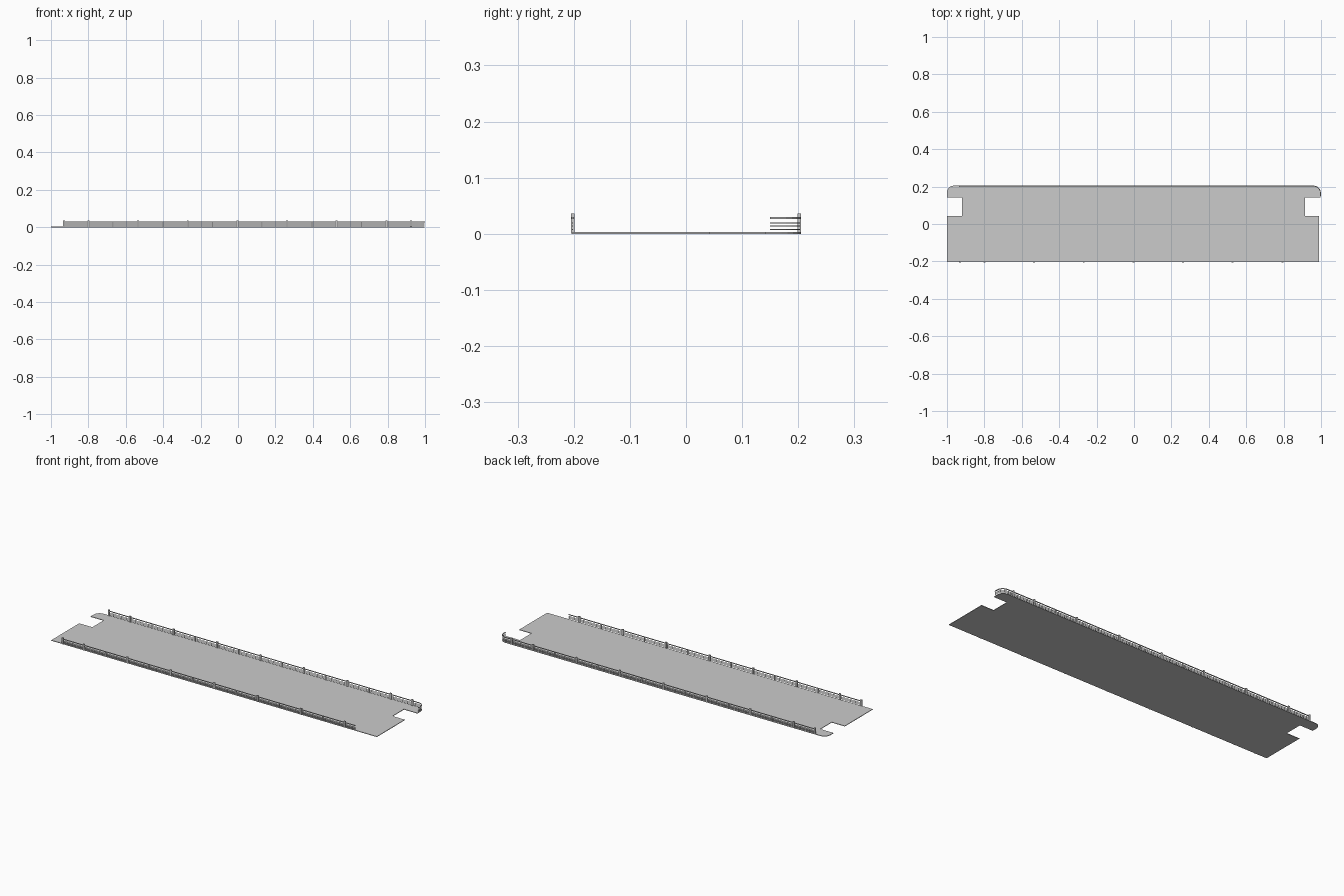
import bpy, bmesh, math
from mathutils import Vector

if "Cube" in bpy.data.objects:
    bpy.data.objects.remove(bpy.data.objects["Cube"])


def make_object(name, bm):
    bmesh.ops.recalc_face_normals(bm, faces=bm.faces)
    mesh = bpy.data.meshes.new(name)
    bm.to_mesh(mesh)
    bm.free()
    ob = bpy.data.objects.new(name, mesh)
    bpy.context.collection.objects.link(ob)
    return ob


def add_prism(bm, outline, z0, z1):
    face = bm.faces.new([bm.verts.new((x, y, z0)) for x, y in outline])
    ext = bmesh.ops.extrude_face_region(bm, geom=[face])
    top = [g for g in ext["geom"] if isinstance(g, bmesh.types.BMVert)]
    bmesh.ops.translate(bm, verts=top, vec=(0, 0, z1 - z0))


def add_box(bm, x, y, wx, wy, z0, z1):
    add_prism(bm, [(x - wx / 2, y - wy / 2), (x + wx / 2, y - wy / 2),
                   (x + wx / 2, y + wy / 2), (x - wx / 2, y + wy / 2)], z0, z1)


def add_bar(bm, path, width, z, height):
    """Mitred rectangular bar along a flat path, one quad ring per point."""
    pts = [Vector(p) for p in path]
    rings = []
    for i, p in enumerate(pts):
        a = (p - pts[i - 1]).normalized() if i else (pts[1] - p).normalized()
        b = (pts[i + 1] - p).normalized() if i < len(pts) - 1 else a
        d = (a + b).normalized()
        n = Vector((-d.y, d.x)) * (width / 2 / d.dot(a))
        rings.append([bm.verts.new((*(p + n * s), z + height / 2 * t))
                      for s, t in ((1, -1), (1, 1), (-1, 1), (-1, -1))])
    for r, q in zip(rings, rings[1:]):
        for k in range(4):
            bm.faces.new((r[k], r[(k + 1) % 4], q[(k + 1) % 4], q[k]))
    bm.faces.new(rings[0])
    bm.faces.new(rings[-1])


def arc(cx, cy, r, a0, a1, n=5):
    return [(cx + r * math.cos(math.radians(a0 + (a1 - a0) * i / n)),
             cy + r * math.sin(math.radians(a0 + (a1 - a0) * i / n)))
            for i in range(n + 1)]


DECK = 0.003

# Deck with end notches and rounded back corners
outline = [(-1, -0.202), (0.99, -0.202), (0.99, 0.042), (0.915, 0.042),
           (0.915, 0.142), (0.997, 0.142)]
outline += arc(0.962, 0.17, 0.035, 0, 90) + arc(-0.965, 0.17, 0.035, 90, 180)
outline += [(-1, 0.142), (-0.92, 0.142), (-0.92, 0.042), (-1, 0.042)]
bm = bmesh.new()
add_prism(bm, outline, 0, DECK)
make_object("deck", bm)

# Railings: the back one wraps round the right-hand corner
back_path = [(-0.932, 0.202)] + arc(0.962, 0.167, 0.035, 90, 0) + [(0.997, 0.15)]
front_path = [(-0.932, -0.202), (0.858, -0.202)]
main_posts = [-0.93] + [-0.8 + 0.2655 * i for i in range(7)]
thin_posts = [-0.667 + 0.2655 * i for i in range(6)]

for side, path, y, extra in (("front", front_path, -0.202, []),
                             ("back", back_path, 0.202, [0.924])):
    # Thin lower bars
    bm = bmesh.new()
    for z in (0.008, 0.0135, 0.019):
        add_bar(bm, path, 0.002, z, 0.0018)
    make_object(side + "_lower_rails", bm)

    # Handrail
    bm = bmesh.new()
    add_bar(bm, path, 0.004, 0.0283, 0.0035)
    make_object(side + "_handrail", bm)

    # Tall posts and thinner posts between them
    bm = bmesh.new()
    for x in main_posts + extra:
        add_box(bm, x, y, 0.01, 0.006, 0.001, 0.036)
    make_object(side + "_main_posts", bm)
    bm = bmesh.new()
    for x in thin_posts:
        add_box(bm, x, y, 0.006, 0.004, 0.001, 0.029)
    make_object(side + "_thin_posts", bm)
